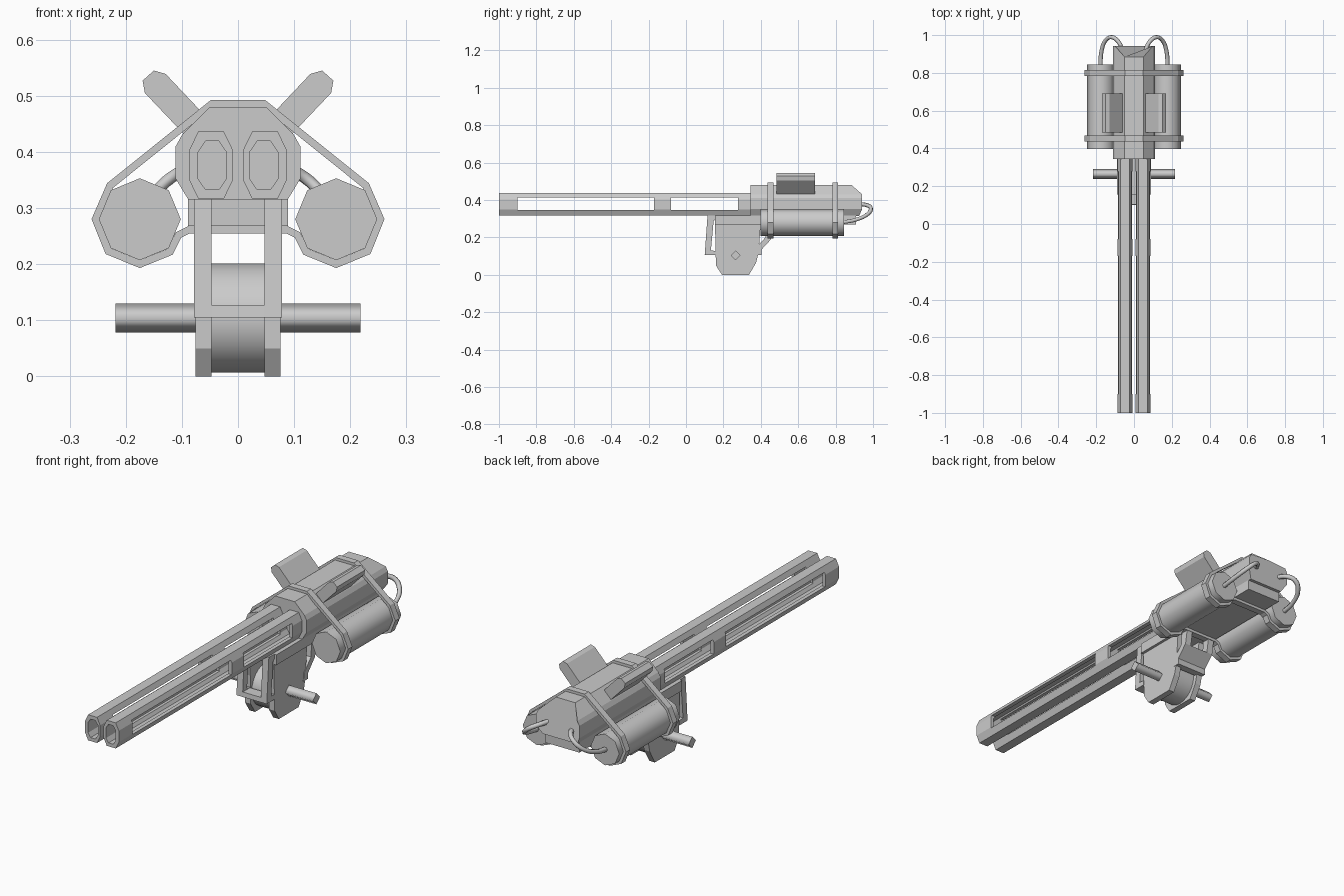
import bpy, bmesh, math
from mathutils import Vector

if "Cube" in bpy.data.objects:
    bpy.data.objects.remove(bpy.data.objects["Cube"])


def prism(name, pts, axis, a, b, smooth=False):
    """Extrude a profile: axis 'y' takes (x, z) points, axis 'x' takes (y, z)."""
    bm = bmesh.new()
    place = (lambda p, t: (p[0], t, p[1])) if axis == 'y' else (lambda p, t: (t, p[0], p[1]))
    r0 = [bm.verts.new(place(p, a)) for p in pts]
    r1 = [bm.verts.new(place(p, b)) for p in pts]
    bm.faces.new(r0)
    bm.faces.new(r1)
    n = len(pts)
    for i in range(n):
        f = bm.faces.new((r0[i], r0[(i + 1) % n], r1[(i + 1) % n], r1[i]))
        f.smooth = smooth
    bmesh.ops.recalc_face_normals(bm, faces=bm.faces)
    me = bpy.data.meshes.new(name)
    bm.to_mesh(me)
    bm.free()
    ob = bpy.data.objects.new(name, me)
    bpy.context.collection.objects.link(ob)
    return ob


def box(name, x, y, z):
    return prism(name, [(x[0], z[0]), (x[1], z[0]), (x[1], z[1]), (x[0], z[1])], 'y', *y)


def circle(cx, cy, r, n):
    return [(cx + r * math.cos(2 * math.pi * i / n), cy + r * math.sin(2 * math.pi * i / n))
            for i in range(n)]


def chamfered(x0, x1, z0, z1, dx, dz):
    return [(x0 + dx, z0), (x1 - dx, z0), (x1, z0 + dz), (x1, z1 - dz),
            (x1 - dx, z1), (x0 + dx, z1), (x0, z1 - dz), (x0, z0 + dz)]


def mirror_half(pts):
    return pts + [(-x, z) for x, z in reversed(pts)]


def flip(pts, s):
    return [(s * x, z) for x, z in pts]


def cut(ob, cutter):
    m = ob.modifiers.new("cut", 'BOOLEAN')
    m.operation = 'DIFFERENCE'
    m.solver = 'EXACT'
    m.object = cutter
    cutter.hide_render = True
    cutter.hide_set(True)


# Cutters for the side windows of the barrels
slots = [box("slot_cutter", (-0.2, 0.2), y, (0.347, 0.413)) for y in ((-0.9, -0.17), (-0.08, 0.278))]

# Main receiver with sloped rear top
body = prism("receiver", mirror_half([(0.05, 0.48), (0.1, 0.43), (0.111, 0.41),
                                      (0.111, 0.352), (0.088, 0.314)]), 'y', 0.345, 0.942)
for v in body.data.vertices:
    if v.co.y > 0.9:
        if v.co.z > 0.45:
            v.co.y = 0.885
        elif v.co.z < 0.33:
            v.co.y = 0.925
box("receiver_base", (-0.089, 0.089), (0.155, 0.91), (0.268, 0.316))

# Strap loop centre line, half profile
strap_path = mirror_half([(0.046, 0.486), (0.228, 0.340), (0.254, 0.28), (0.231, 0.223),
                          (0.175, 0.2), (0.121, 0.222), (0.106, 0.252), (0.088, 0.261)])
for i, y in enumerate((0.437, 0.783)):
    strap = prism("strap_%d" % (i + 1), strap_path, 'y', y, y + 0.031)
    bm = bmesh.new()
    bm.from_mesh(strap.data)
    bmesh.ops.delete(bm, geom=[f for f in bm.faces if len(f.verts) > 4], context='FACES_ONLY')
    bm.to_mesh(strap.data)
    bm.free()
    m = strap.modifiers.new("thickness", 'SOLIDIFY')
    m.thickness = 0.013
    m.offset = 0
    m.use_even_offset = True

# Grip drum and diamond pivot pin
prism("grip_drum", circle(0.265, 0.104, 0.097, 24), 'x', -0.05, 0.05, True)
prism("pivot_pin", circle(0.265, 0.104, 0.026, 4), 'x', -0.218, 0.218, True)

# Cross members of the front and rear frames
prism("front_frame_bar", [(0.10, 0.105), (0.155, 0.105), (0.155, 0.127), (0.102, 0.127)],
      'x', -0.05, 0.05)
prism("rear_frame_bar", [(0.37, 0.107), (0.404, 0.107), (0.404, 0.135), (0.455, 0.19),
                         (0.425, 0.195), (0.375, 0.145)], 'x', -0.05, 0.05)

for s, side in ((-1, "left"), (1, "right")):
    # Hollow slotted barrel
    barrel = prism("barrel_" + side, flip(chamfered(0.009, 0.087, 0.317, 0.436, 0.016, 0.033), s),
                   'y', -1.0, 0.36)
    bore = prism("bore_cutter_" + side,
                 flip(chamfered(0.021, 0.071, 0.333, 0.419, 0.013, 0.019), s), 'y', -1.1, 0.33)
    for c in [bore] + slots:
        cut(barrel, c)

    # Grip side plate
    prism("grip_plate_" + side, [(0.155, 0.28), (0.16, 0.05), (0.192, 0.0), (0.337, 0.0),
                                 (0.375, 0.065), (0.388, 0.12), (0.40, 0.28)],
          'x', s * 0.047, s * 0.076)
    # Front and rear frame legs
    prism("front_frame_leg_" + side, [(0.115, 0.316), (0.10, 0.105), (0.16, 0.105), (0.16, 0.127),
                                      (0.133, 0.13), (0.148, 0.29), (0.16, 0.295), (0.16, 0.316)],
          'x', s * 0.047, s * 0.078)
    prism("rear_frame_leg_" + side, [(0.37, 0.107), (0.404, 0.107), (0.404, 0.135), (0.455, 0.19),
                                     (0.47, 0.28), (0.43, 0.28), (0.425, 0.2), (0.375, 0.145)],
          'x', s * 0.047, s * 0.078)

    # Canister
    prism("canister_" + side, circle(s * 0.175, 0.28, 0.073, 8), 'y', 0.398, 0.845, True)

    # Angled top fin
    prism("fin_" + side, flip([(0.06, 0.466), (0.129, 0.539), (0.15, 0.545), (0.17, 0.527),
                               (0.166, 0.505), (0.09, 0.425)], s), 'y', 0.485, 0.69)

    # Rear hose from canister to receiver
    cu = bpy.data.curves.new("hose_" + side, 'CURVE')
    cu.dimensions = '3D'
    cu.bevel_depth = 0.011
    cu.bevel_resolution = 1
    cu.resolution_u = 4
    cu.use_fill_caps = True
    path = [(0.177, 0.835, 0.28), (0.173, 0.91, 0.295), (0.15, 0.972, 0.325),
            (0.118, 0.989, 0.355), (0.085, 0.968, 0.372), (0.062, 0.925, 0.378)]
    sp = cu.splines.new('BEZIER')
    sp.bezier_points.add(len(path) - 1)
    for bp, (x, y, z) in zip(sp.bezier_points, path):
        bp.co = Vector((s * x, y, z))
        bp.handle_left_type = bp.handle_right_type = 'AUTO'
    bpy.context.collection.objects.link(bpy.data.objects.new("hose_" + side, cu))
